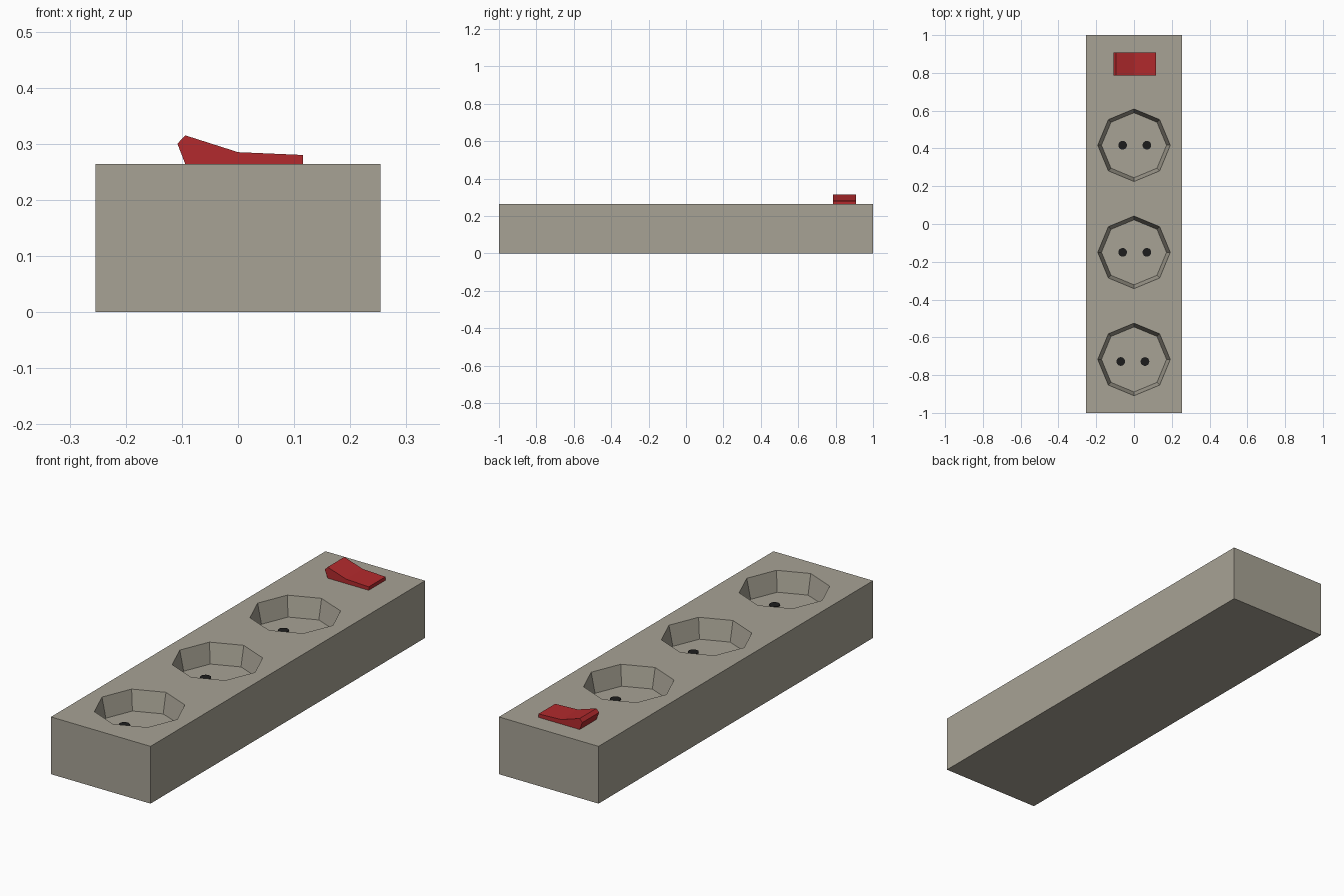
import bpy, bmesh, math
from mathutils import Matrix

if "Cube" in bpy.data.objects:
    bpy.data.objects.remove(bpy.data.objects["Cube"])

WIDTH, LENGTH, HEIGHT = 0.508, 2.0, 0.264
FLOOR = 0.172                     # height of the socket floors
SOCKETS = [(0.417, 0.004, 0.0), (-0.15, 0.004, 0.0), (-0.717, -0.006, -0.011)]  # y, pin offset x, y


def material(name, rgb):
    m = bpy.data.materials.new(name)
    m.diffuse_color = (*rgb, 1)
    m.use_nodes = True
    m.node_tree.nodes["Principled BSDF"].inputs["Base Color"].default_value = m.diffuse_color
    return m


def add_object(name, bm, mat):
    bmesh.ops.recalc_face_normals(bm, faces=bm.faces)
    mesh = bpy.data.meshes.new(name)
    bm.to_mesh(mesh)
    bm.free()
    mesh.materials.append(mat)
    ob = bpy.data.objects.new(name, mesh)
    bpy.context.collection.objects.link(ob)
    return ob


def frustum(name, mat, sides, r_low, r_high, z_low, z_high, x, y):
    bm = bmesh.new()
    bmesh.ops.create_cone(bm, cap_ends=True, segments=sides, radius1=r_low, radius2=r_high,
                          depth=z_high - z_low,
                          matrix=Matrix.Translation((x, y, (z_low + z_high) / 2)))
    # put corners on the x and y axes
    return add_object(name, bm, mat)


grey = material("warm grey plastic", (0.39, 0.365, 0.30))
red = material("red plastic", (0.45, 0.023, 0.026))
black = material("black", (0.012, 0.012, 0.012))

# Long housing block
bm = bmesh.new()
bmesh.ops.create_cube(bm, size=1, matrix=Matrix.Translation((0, 0, HEIGHT / 2))
                      @ Matrix.Diagonal((WIDTH, LENGTH, HEIGHT, 1)))
housing = add_object("housing", bm, grey)

# Tapered octagonal sockets cut into the top, each with two pin holes
slope = 0.02 / (HEIGHT - FLOOR)
for i, (y, px, py) in enumerate(SOCKETS):
    over = 0.05
    cutter = frustum(f"socket_cutter_{i + 1}", grey, 8, 0.172, 0.192 + slope * over,
                     FLOOR, HEIGHT + over, 0, y)
    cutter.hide_render = True
    cutter.hide_viewport = True
    cut = housing.modifiers.new(f"socket_{i + 1}", 'BOOLEAN')
    cut.operation = 'DIFFERENCE'
    cut.solver = 'EXACT'
    cut.object = cutter
    for side, label in ((-1, "left"), (1, "right")):
        frustum(f"pin_hole_{i + 1}_{label}", black, 24, 0.023, 0.023,
                FLOOR - 0.002, FLOOR + 0.003, px + side * 0.064, y + py)

# Rocker switch, a side profile extruded along y
profile = [(-0.094, HEIGHT), (-0.108, 0.30), (-0.094, 0.315),
           (0.0, 0.285), (0.116, 0.28), (0.116, HEIGHT)]
bm = bmesh.new()
face = bm.faces.new([bm.verts.new((x, 0.787, z)) for x, z in profile])
ext = bmesh.ops.extrude_face_region(bm, geom=[face])
bmesh.ops.translate(bm, vec=(0, 0.122, 0),
                    verts=[v for v in ext["geom"] if isinstance(v, bmesh.types.BMVert)])
add_object("rocker_switch", bm, red)
